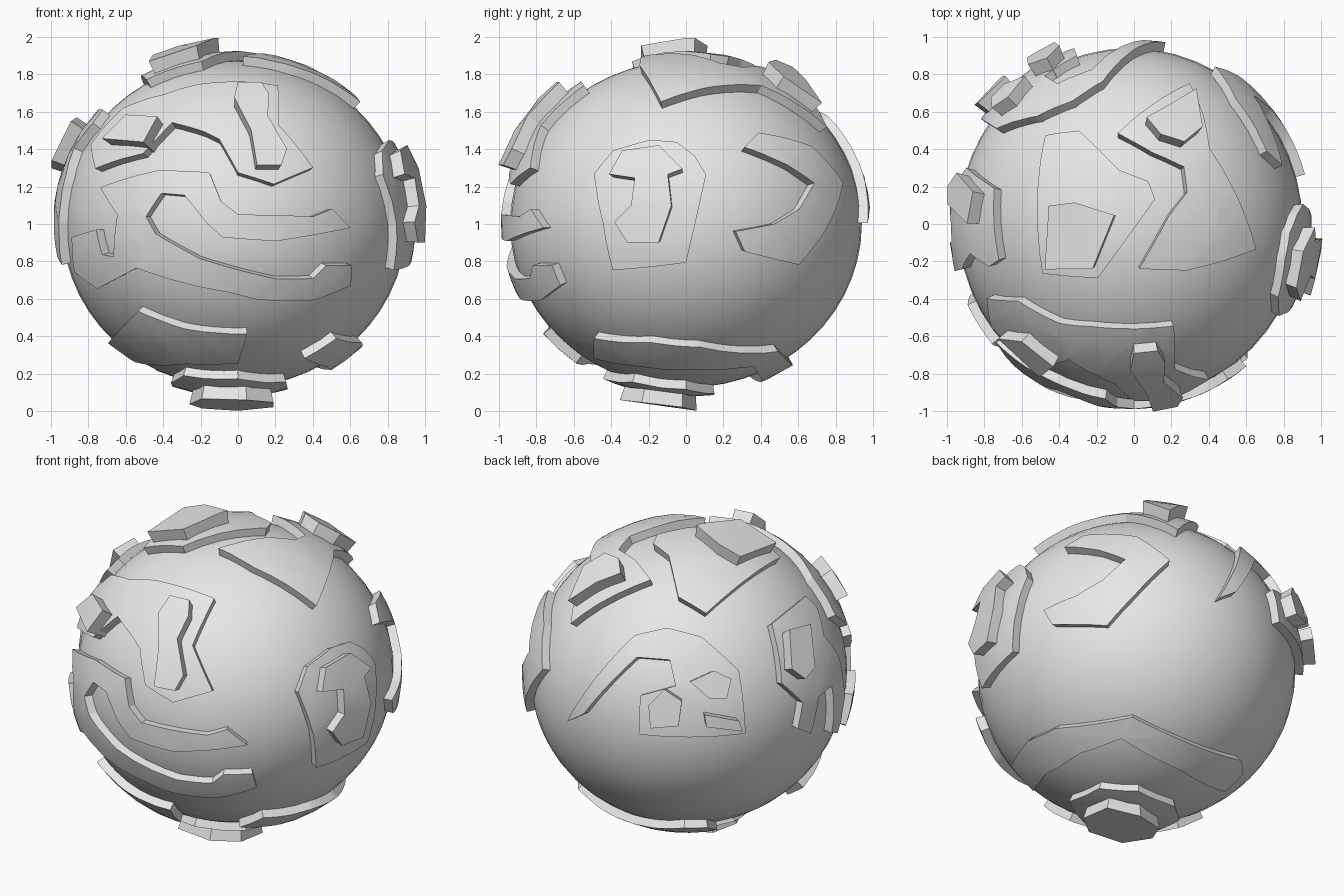
import bpy
import bmesh
import math
from mathutils import Vector
from mathutils.geometry import delaunay_2d_cdt

CENTER = Vector((-.02, 0, 1))
RADII = Vector((.92, .94, .875))
LAND, SLAB = .05, .125

cube = bpy.data.objects.get("Cube")
if cube:
    bpy.data.objects.remove(cube, do_unlink=True)

grey = bpy.data.materials.new("light grey")
grey.use_nodes = True
grey.diffuse_color = (.8, .8, .8, 1)
grey.node_tree.nodes["Principled BSDF"].inputs["Base Color"].default_value = (.8, .8, .8, 1)


def finish(name, bm, angle):
    """Turn a bmesh into a shaded object."""
    mesh = bpy.data.meshes.new(name)
    bm.to_mesh(mesh)
    bm.free()
    mesh.materials.append(grey)
    obj = bpy.data.objects.new(name, mesh)
    bpy.context.collection.objects.link(obj)
    bpy.ops.object.select_all(action='DESELECT')
    obj.select_set(True)
    bpy.context.view_layer.objects.active = obj
    bpy.ops.object.shade_smooth_by_angle(angle=math.radians(angle))


def side(x, y, z):
    """Frame (right, up, outward) for a side of the globe."""
    out = Vector((x, y, z)).normalized()
    right = Vector((-y, x, 0)).normalized() if x or y else Vector((1, 0, 0))
    return right, out.cross(right), out


FRONT, RIGHT, TOP = side(0, -1, 0), side(1, 0, 0), side(0, 0, 1)
BACK_LEFT = side(-.62, .79, .47)
BACK_RIGHT_LOW = side(1, 1, -.82)
BOTTOM = (Vector((1, 0, 0)), Vector((0, 1, 0)), Vector((0, 0, -1)))


def plate(name, frame, outline, height=LAND):
    """Raise an outline, drawn flat on one side, as a curved plate."""
    right, up, out = frame
    reach = .92 + height
    dirs = []
    for u, v in outline:
        if frame in (FRONT, RIGHT):
            v -= 1
        w = math.sqrt(max(reach ** 2 - u * u - v * v, .01))
        p = right * u + up * v + out * w + Vector((0, 0, 1)) - CENTER
        dirs.append(Vector([p[i] / RADII[i] for i in range(3)]).normalized())

    # Lay the outline on the tangent plane under its middle
    mid = sum(dirs, Vector()).normalized()
    e1 = mid.orthogonal().normalized()
    e2 = mid.cross(e1)
    flat = [Vector((d.dot(e1), d.dot(e2))) / max(d.dot(mid), .1) for d in dirs]
    points, _, tris = delaunay_2d_cdt(flat, [], [list(range(len(flat)))], 1, 1e-5)[:3]
    bm = bmesh.new()
    verts = [bm.verts.new((p.x, p.y, 0)) for p in points]
    for tri in tris:
        bm.faces.new([verts[i] for i in tri])

    # Land is sliced so that it can follow the globe; slabs stay flat
    if height == LAND:
        for axis in (Vector((1, 0, 0)), Vector((0, 1, 0))):
            for i in range(-16, 17):
                bmesh.ops.bisect_plane(bm, geom=bm.verts[:] + bm.edges[:] + bm.faces[:],
                                       dist=.0001, plane_co=axis * (i * .14 + .013),
                                       plane_no=axis)
    grown = bmesh.ops.extrude_face_region(bm, geom=bm.faces[:])["geom"]
    for v in grown:
        if isinstance(v, bmesh.types.BMVert):
            v.co.z = 1
    bmesh.ops.recalc_face_normals(bm, faces=bm.faces[:])

    # Wrap onto the globe
    for v in bm.verts:
        d = (mid + e1 * v.co.x + e2 * v.co.y).normalized()
        h = height if v.co.z > .5 else -.03
        v.co = CENTER + Vector([d[i] * (RADII[i] + h) for i in range(3)])
    finish(name, bm, 28)


# Globe
bm = bmesh.new()
bmesh.ops.create_uvsphere(bm, u_segments=48, v_segments=28, radius=1)
for v in bm.verts:
    v.co = CENTER + Vector([v.co[i] * RADII[i] for i in range(3)])
finish("globe", bm, 40)

# Front land
plate("front_land", FRONT, [
    (.6, .98), (.5, 1.08), (.4, 1.04), (0, 1.05), (-.09, 1.12), (-.15, 1.27),
    (-.42, 1.28), (-.72, 1.19), (-.63, 1.05), (-.65, .83), (-.71, .84),
    (-.74, .97), (-.87, .93), (-.86, .75), (-.74, .66), (-.53, .77),
    (-.05, .64), (.1, .6), (.4, .59), (.61, .67), (.61, .78), (.47, .78),
    (.4, .71), (.2, .71), (-.2, .82), (-.43, .95), (-.48, 1.04), (-.4, 1.16),
    (-.28, 1.15), (-.16, 1), (-.08, .93), (.2, .91)])
plate("front_upper_land", FRONT, [
    (.03, 1.78), (.22, 1.76), (.22, 1.53), (.4, 1.3), (.19, 1.21), (0, 1.27),
    (-.1, 1.45), (-.18, 1.49), (-.35, 1.54), (-.43, 1.45), (-.5, 1.37),
    (-.75, 1.29), (-.78, 1.42), (-.62, 1.62), (-.4, 1.7), (-.22, 1.76)])
plate("front_column_slab", FRONT, [
    (-.02, 1.68), (0, 1.77), (.13, 1.77), (.17, 1.7), (.16, 1.58),
    (.26, 1.4), (.23, 1.31), (.1, 1.31), (.07, 1.5)], SLAB)
plate("front_corner_slab", FRONT, [
    (-.72, 1.45), (-.6, 1.58), (-.43, 1.57), (-.5, 1.43)], SLAB)
plate("front_lower_land", FRONT, [
    (-.53, .54), (-.28, .44), (.05, .41), (0, .24), (-.28, .24),
    (-.56, .25), (-.7, .36)])

# Right-hand land
plate("side_land", RIGHT, [
    (-.4, .75), (-.45, 1), (-.5, 1.27), (-.4, 1.4), (-.2, 1.46),
    (-.05, 1.45), (.05, 1.37), (.11, 1.27), (0, .79)])
plate("side_slab", RIGHT, [
    (-.42, 1.27), (-.35, 1.4), (-.15, 1.43), (-.02, 1.3), (-.1, 1.27),
    (-.08, 1.1), (-.15, .9), (-.32, .9), (-.39, 1.01), (-.3, 1.1),
    (-.28, 1.25)], SLAB - .01)
plate("side_chevron_land", RIGHT, [
    (.32, 1.42), (.4, 1.5), (.68, 1.42), (.84, 1.22), (.75, .97),
    (.61, .78), (.32, .85), (.27, .96), (.48, 1), (.61, 1.08),
    (.69, 1.22), (.55, 1.32)])

# Top land
plate("top_land", TOP, [
    (-.48, .48), (-.3, .51), (-.15, .37), (-.08, .3), (.08, .24),
    (.12, .14), (-.2, -.3), (-.5, -.27)])
plate("top_slab", TOP, [
    (-.47, .1), (-.33, .12), (-.11, .05), (-.13, 0), (-.23, -.25),
    (-.49, -.25)], SLAB)
plate("top_back_land", TOP, [
    (-.09, .5), (0, .58), (.3, .76), (.38, .6), (.42, .42), (.6, .1),
    (.68, -.14), (.3, -.26), (.03, -.25), (.2, .05), (.3, .18),
    (.28, .32), (.1, .4)])
plate("top_back_slab", TOP, [
    (.07, .59), (.2, .66), (.34, .74), (.38, .54), (.28, .46),
    (.15, .5)], SLAB)

# Left and back-left land
plate("left_land", BACK_LEFT, [
    (.47, .27), (.69, .43), (.75, .36), (.78, .19), (.86, .07),
    (.89, -.16), (.85, -.37), (.81, -.37), (.81, -.1), (.73, -.16),
    (.68, -.37), (.6, -.34), (.63, -.19), (.51, -.08)])
plate("left_slab", BACK_LEFT, [
    (.57, .23), (.7, .26), (.71, .01), (.65, -.06), (.57, 0)], SLAB)
plate("back_arch_land", BACK_LEFT, [
    (-.72, -.27), (-.59, -.06), (-.34, .22), (-.15, .26), (.05, .2),
    (.26, 0), (.29, -.36), (-.32, -.35), (-.31, -.13), (-.11, -.08),
    (-.14, .07), (-.33, .09), (-.63, -.23)])
plate("back_tall_slab", BACK_LEFT, [
    (-.27, -.19), (-.18, -.1), (-.08, -.17), (-.1, -.31),
    (-.26, -.32)], SLAB)
plate("back_round_slab", BACK_LEFT, [
    (-.03, -.06), (.11, 0), (.21, -.05), (.18, -.16), (.08, -.16)], SLAB)
plate("back_low_slab", BACK_LEFT, [
    (.05, -.25), (.25, -.29), (.27, -.35), (.06, -.32)], SLAB)

# Underside land
plate("lower_band_land", BACK_RIGHT_LOW, [
    (-.74, -.53), (-.62, -.39), (-.43, -.32), (.05, -.27), (.29, -.4),
    (.65, -.55), (.65, -.63), (.54, -.74), (.3, -.6), (-.03, -.4),
    (-.29, -.48), (-.53, -.6), (-.62, -.69)])
plate("bottom_land", BOTTOM, [
    (-.37, -.2), (-.3, -.4), (0, -.46), (.27, -.3), (.28, 0), (.1, .16),
    (-.2, .15), (-.36, 0)])
plate("bottom_slab", BOTTOM, [
    (-.27, -.15), (-.2, -.35), (.05, -.37), (.2, -.25), (.2, -.02),
    (0, .06), (-.2, 0)], SLAB)
